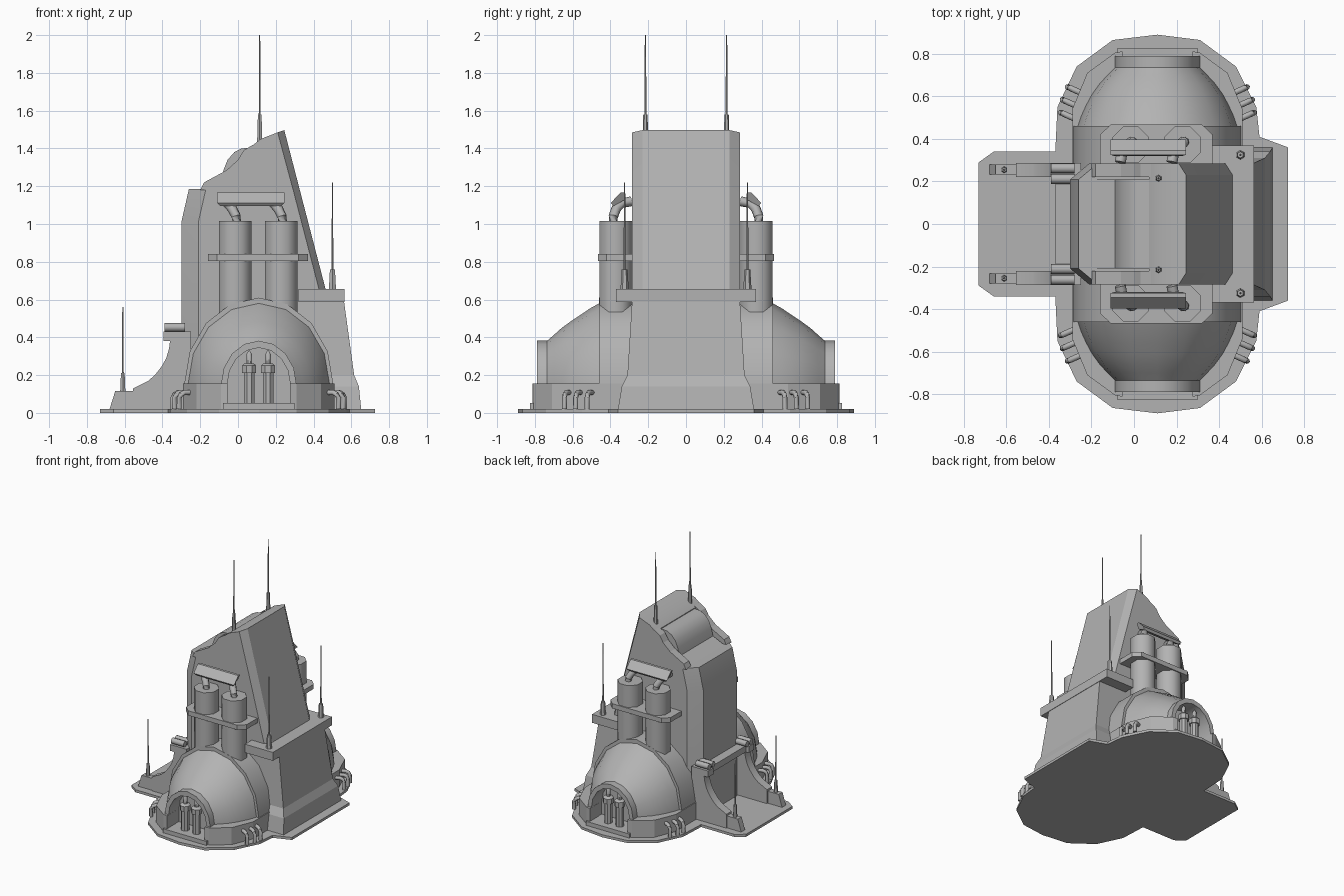
import bpy, bmesh, math
from mathutils import Vector

cube = bpy.data.objects.get("Cube")
if cube:
    bpy.data.objects.remove(cube, do_unlink=True)

GREY = (0.45, 0.45, 0.45, 1)
mat = bpy.data.materials.new("plain_grey")
mat.use_nodes = True
mat.diffuse_color = GREY
mat.node_tree.nodes["Principled BSDF"].inputs["Base Color"].default_value = GREY
CX = 0.11  # centre line of the domes


def finish(name, bm, mirror="", cx=0, smooth=None):
    """Turn a bmesh into an object, mirrored about its own origin."""
    bmesh.ops.recalc_face_normals(bm, faces=bm.faces)
    me = bpy.data.meshes.new(name)
    bm.to_mesh(me)
    bm.free()
    me.materials.append(mat)
    ob = bpy.data.objects.new(name, me)
    bpy.context.collection.objects.link(ob)
    ob.location.x = cx
    if mirror:
        m = ob.modifiers.new("Mirror", "MIRROR")
        m.use_axis = ["x" in mirror, "y" in mirror, False]
        m.use_mirror_merge = False
    if smooth:
        bpy.ops.object.select_all(action="DESELECT")
        ob.select_set(True)
        bpy.context.view_layer.objects.active = ob
        bpy.ops.object.shade_smooth_by_angle(angle=math.radians(smooth))
    return ob


def add_loft(bm, rings, closed=True, caps=(True, True)):
    vs = [[bm.verts.new(p) for p in r] for r in rings]
    n = len(rings[0])
    for a, b in zip(vs, vs[1:]):
        for i in range(n if closed else n - 1):
            j = (i + 1) % n
            bm.faces.new((a[i], a[j], b[j], b[i]))
    if caps[0]:
        bm.faces.new(vs[0])
    if caps[1]:
        bm.faces.new(vs[-1])


def prism(name, pts, axis, lo, hi, **kw):
    """Extrude a 2D outline along an axis."""
    put = {"x": lambda p, t: (t, *p), "y": lambda p, t: (p[0], t, p[1]),
           "z": lambda p, t: (*p, t)}[axis]
    bm = bmesh.new()
    add_loft(bm, [[put(p, t) for p in pts] for t in (lo, hi)])
    return finish(name, bm, **kw)


def box(name, x, y, z, **kw):
    return prism(name, [(x[0], y[0]), (x[1], y[0]), (x[1], y[1]), (x[0], y[1])],
                 "z", *z, **kw)


def turned(name, x, y, profile, sides=8, smooth=50, **kw):
    """Vertical turned part from (radius, height) pairs."""
    bm = bmesh.new()
    steps = [2 * math.pi * (i + .5) / sides for i in range(sides)]
    add_loft(bm, [[(x + r * math.cos(a), y + r * math.sin(a), z) for a in steps]
                  for r, z in profile])
    return finish(name, bm, smooth=smooth, **kw)


def pipe(name, path, r, sides=8, **kw):
    """Round pipe swept along a bent path."""
    pts = [Vector(p) for p in path]
    rings = []
    for i, p in enumerate(pts):
        d = (pts[min(i + 1, len(pts) - 1)] - pts[max(i - 1, 0)]).normalized()
        u = d.cross(Vector((.3, -.8, 0) if abs(d.z) > .95 else (0, 0, 1))).normalized()
        v = d.cross(u)
        rings.append([p + r * (math.cos(a) * u + math.sin(a) * v)
                      for a in (2 * math.pi * k / sides for k in range(sides))])
    bm = bmesh.new()
    add_loft(bm, rings)
    return finish(name, bm, smooth=50, **kw)


def hull(name, pts, **kw):
    bm = bmesh.new()
    for x, y, z in pts:
        for s in (1, -1):
            bm.verts.new((x, s * y, z))
    res = bmesh.ops.convex_hull(bm, input=bm.verts)
    bmesh.ops.dissolve_limit(bm, angle_limit=.02, verts=bm.verts, edges=bm.edges)
    return finish(name, bm, **kw)


# Ground plate
half = [(-.73, .29), (-.66, .34), (-.37, .34), (-.36, .55), (-.27, .74), (-.1, .865), (CX, .89),
        (.31, .865), (.48, .74), (.575, .55), (.59, .41), (.725, .36)]
prism("ground_plate", half + [(x, -y) for x, y in reversed(half)], "z", 0, .02)


# Tower with chamfered corners and a sloping back wall
def slope(z):
    return .465 - (z - .65) * .26


def section(x0, z):
    return [(x0, .21, z), (x0 + .09, .285, z), (slope(z) - .035, .285, z), (slope(z), .23, z)]


hull("tower_body", section(-.3, .02) + section(-.3, 1.01) + section(-.26, 1.185), smooth=25)
hull("tower_peak", [(.07, .285, 1.15), (.07, .285, 1.41), (.12, .285, 1.45), (.21, .285, 1.485),
                    (.245, .23, 1.497), (slope(1.15) - .035, .285, 1.15),
                    (slope(1.15), .23, 1.15)], smooth=25)
prism("roof_cheek", [(-.2, 1.18), (-.18, 1.22), (-.06, 1.285), (0, 1.34), (.03, 1.39),
                     (.08, 1.42), (.08, 1.18)], "y", .22, .285, mirror="y")
prism("roof_drum", [(-.2, 1.18), (-.09, 1.23), (-.075, 1.29), (-.055, 1.34), (-.02, 1.38),
                    (.02, 1.4), (.08, 1.405), (.08, 1.18)], "y", -.21, .21, smooth=30)

# Flared lower body and the collar above it
hull("lower_body", [(.2, .285, .6), (.56, .285, .6), (.2, .31, .2), (.615, .31, .2)])
hull("lower_body_foot", [(.2, .31, .2), (.615, .31, .2), (.2, .34, .14), (.64, .34, .14),
                         (.2, .36, .02), (.652, .36, .02)])
box("collar", (.32, .565), (-.37, .37), (.588, .655))

# Buttresses on the open side, with toes, cross beam and stub pipes
curve = [(-.555, .13), (-.475, .17), (-.44, .2), (-.405, .245), (-.38, .29), (-.365, .34),
         (-.36, .38), (-.395, .38), (-.395, .43), (-.25, .43), (-.25, .02), (-.555, .02)]
prism("buttress", curve, "y", .222, .287, mirror="y", smooth=25)
prism("buttress_toe", [(-.68, .02), (-.65, .115), (-.55, .115), (-.55, .02)],
      "y", .232, .28, mirror="y")
box("cross_beam", (-.37, -.28), (-.23, .23), (.38, .43))
for y in (.212, .262):
    pipe("stub_pipe", [(-.39, y, .453), (-.28, y, .453)], .023, mirror="y")


# Domes with rim band and arched doorway
def arch(y, rx, rz, n=8):
    top = [(-rx * math.cos(math.pi * i / n), y, .15 + rz * math.sin(math.pi * i / n))
           for i in range(n + 1)]
    return [(-rx, y, .02)] + top + [(rx, y, .02)]


bm = bmesh.new()
add_loft(bm, [arch(*s) for s in
              ((.2, .395, .46), (.46, .395, .46), (.46, .375, .43), (.51, .358, .402),
               (.56, .335, .368), (.61, .308, .335), (.66, .272, .298), (.70, .235, .262),
               (.735, .2, .232), (.79, .2, .232), (.79, .167, .195), (.66, .167, .195))],
         closed=False, caps=(False, True))
finish("dome", bm, mirror="y", cx=CX, smooth=32)
prism("dome_skirt", [(.165, .7), (.165, .812), (.2, .805), (.33, .71), (.4, .54), (.4, .27),
                     (.3, .27), (.3, .5)], "z", .02, .155, mirror="xy", cx=CX)
box("door_step", (-.19, .19), (.6, .825), (.02, .052), mirror="y", cx=CX)

# Bottles standing in each doorway
for x in (-.051, .049):
    turned("door_bottle", x, .745, [(.03, .05), (.03, .21), (.04, .21), (.04, .25), (.03, .26),
           (.016, .262), (.016, .31), (.004, .33)], mirror="y", cx=CX, smooth=40)

# Hooked pipes along the skirt
for y in (.62, .56, .5):
    wall = .4 - max(0, y - .54) * .41
    path = [(wall + .9 * d, y + .4 * d, z) for d, z in
            ((-.02, .108), (.03, .108), (.05, .098), (.06, .08), (.06, .02))]
    pipe("skirt_pipe", path, .014, mirror="xy", cx=CX)

# Tall tanks with bracket, feed pipes and hood
for x in (-.015, .228):
    turned("tank", x, .373, [(.093, .35), (.093, 1.015)], mirror="y")
    pipe("feed_pipe", [(x + .01, .385, 1), (x + .005, .385, 1.04), (x - .015, .37, 1.08),
                       (x - .04, .34, 1.11), (x - .05, .29, 1.12)], .026, mirror="y")
prism("tank_bracket", [(-.16, .27), (-.16, .42), (-.11, .467), (.32, .467), (.37, .42),
                       (.37, .27)], "z", .805, .842, mirror="y")
bm = bmesh.new()
add_loft(bm, [[(e * .178, .325, 1.168), (e * .178, .345, 1.168), (e * .178, .398, 1.112),
               (e * .16, .385, 1.095), (e * .16, .32, 1.13)] for e in (-1, 1)])
finish("hood", bm, mirror="y", cx=.067)

# Antennas on roof, collar and toes
for name, x, y, z0, z1, z2, r in (("roof", .115, .215, 1.43, 1.58, 2, .016),
                                  ("collar", .5, .325, .65, .76, 1.22, .022),
                                  ("toe", -.61, .255, .11, .21, .56, .016)):
    turned(name + "_antenna", x, y, [(r, z0), (r * .7, z1), (.006, z1), (.003, z2)],
           sides=6, smooth=30, mirror="y")
